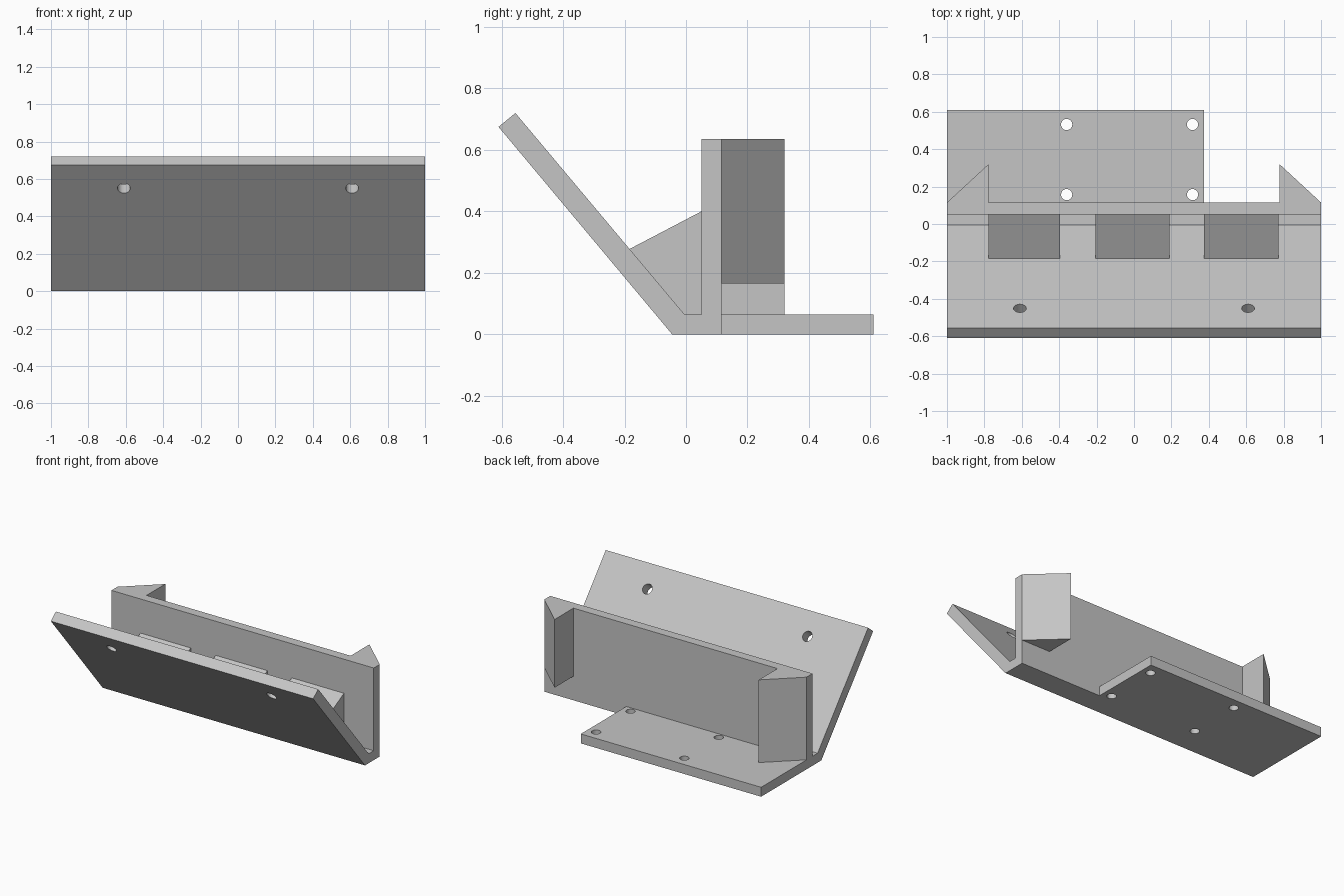
import bpy, bmesh
from mathutils import Vector

cube = bpy.data.objects.get("Cube")
if cube:
    bpy.data.objects.remove(cube, do_unlink=True)

grey = bpy.data.materials.new("light grey")
grey.use_nodes = True
colour = (0.56, 0.56, 0.56, 1)
grey.diffuse_color = colour
grey.node_tree.nodes["Principled BSDF"].inputs["Base Color"].default_value = colour


def prism(name, points, sweep):
    """Extrude a closed outline of 3D points along a vector."""
    bm = bmesh.new()
    face = bm.faces.new([bm.verts.new(p) for p in points])
    ext = bmesh.ops.extrude_face_region(bm, geom=[face], use_keep_orig=True)
    verts = [v for v in ext["geom"] if isinstance(v, bmesh.types.BMVert)]
    bmesh.ops.translate(bm, verts=verts, vec=Vector(sweep))
    bmesh.ops.recalc_face_normals(bm, faces=bm.faces)
    mesh = bpy.data.meshes.new(name)
    bm.to_mesh(mesh)
    bm.free()
    mesh.materials.append(grey)
    obj = bpy.data.objects.new(name, mesh)
    bpy.context.collection.objects.link(obj)
    return obj


def side_prism(name, profile, x0, x1):
    return prism(name, [(x0, y, z) for y, z in profile], (x1 - x0, 0, 0))


def plan_prism(name, outline, z0, z1):
    return prism(name, [(x, y, z0) for x, y in outline], (0, 0, z1 - z0))


def drill(obj, centre, axis, radius):
    """Cut a round through hole."""
    rot = Vector(axis).to_track_quat("Z", "Y").to_euler()
    bpy.ops.mesh.primitive_cylinder_add(vertices=32, radius=radius, depth=0.3,
                                        location=centre, rotation=rot)
    cutter = bpy.context.object
    cutter.name = "hole_cutter"
    cutter.hide_render = True
    cutter.data.materials.append(grey)
    mod = obj.modifiers.new("hole", "BOOLEAN")
    mod.operation = "DIFFERENCE"
    mod.solver = "EXACT"
    mod.object = cutter
    bpy.context.view_layer.objects.active = obj
    bpy.ops.object.modifier_apply(modifier=mod.name)
    bpy.data.objects.remove(cutter, do_unlink=True)


top, floor = 0.635, 0.065
wall_front, wall_back = 0.05, 0.115

# Tilted front panel, floor and upright wall as one bent section
channel = side_prism("channel", [
    (-0.045, 0), (wall_back, 0), (wall_back, top), (wall_front, top),
    (wall_front, floor), (-0.005, floor), (-0.555, 0.72), (-0.61, 0.675)], -1, 1)
for x in (-0.61, 0.61):
    drill(channel, (x, -0.478, 0.573), (0, 0.77, 0.64), 0.034)

# Rear mounting plate with four screw holes
plate = plan_prism("mounting_plate", [
    (-1, wall_back), (0.375, wall_back), (0.375, 0.61), (-1, 0.61)], 0, floor)
for x in (-0.36, 0.313):
    for y in (0.157, 0.532):
        drill(plate, (x, y, 0.03), (0, 0, 1), 0.03)

# Triangular end wedges behind the wall; the left one stops short of the floor
for name, s, z0 in (("right_wedge", -1, floor), ("left_wedge", 1, 0.165)):
    plan_prism(name, [(s, wall_back), (s * 0.778, 0.32), (s * 0.778, wall_back)], z0, top)

# Support blocks inside the channel
for i, (x0, x1) in enumerate(((-0.778, -0.395), (-0.205, 0.19), (0.375, 0.773))):
    side_prism(f"support_block_{i + 1}", [
        (-0.005, floor), (wall_front, floor), (wall_front, 0.4), (-0.185, 0.277)], x0, x1)
